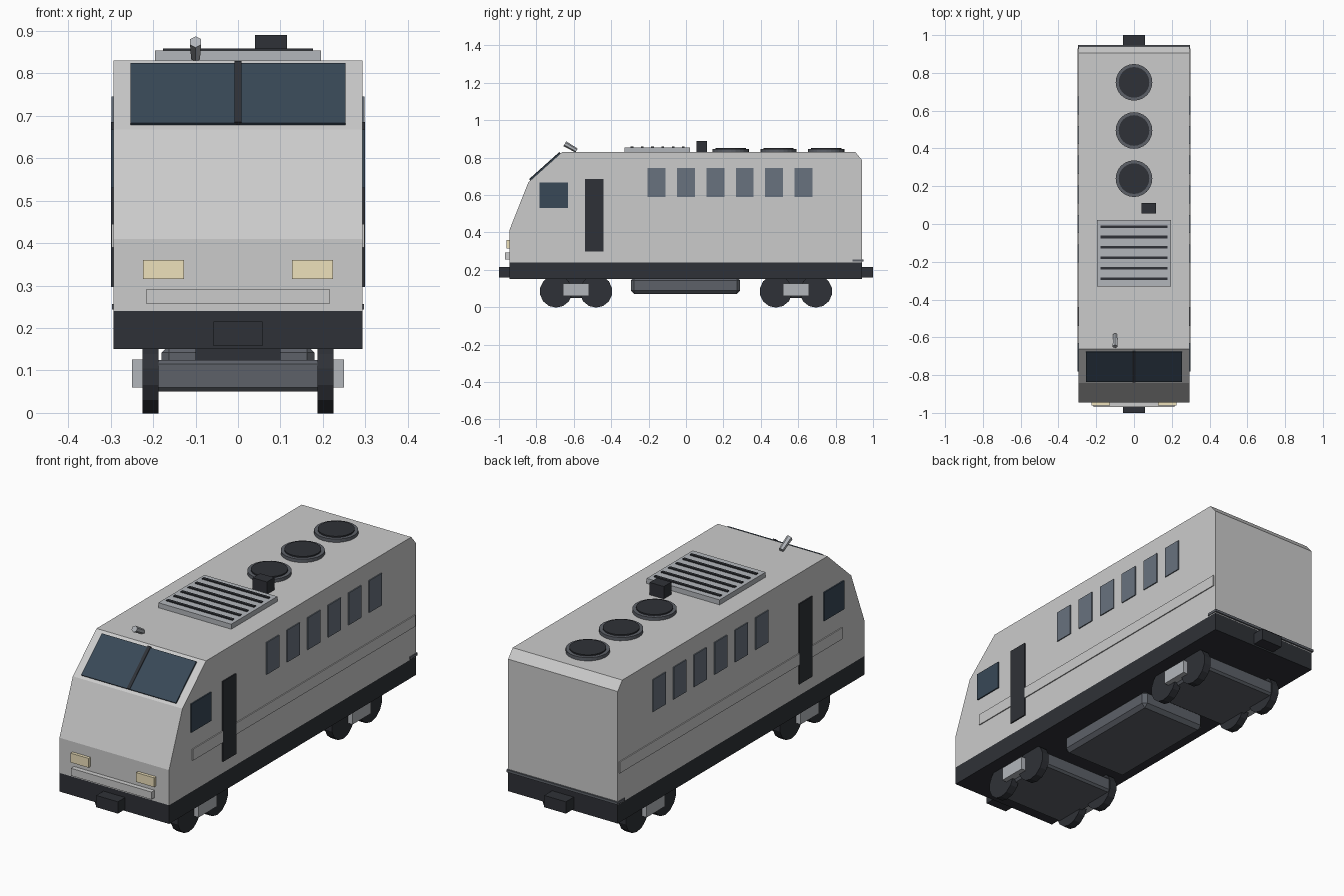
import bpy, bmesh, math
from mathutils import Vector

if "Cube" in bpy.data.objects:
    bpy.data.objects.remove(bpy.data.objects["Cube"])


def mat(name, rgb):
    m = bpy.data.materials.new(name)
    m.diffuse_color = (*rgb, 1)
    m.use_nodes = True
    m.node_tree.nodes["Principled BSDF"].inputs["Base Color"].default_value = m.diffuse_color
    return m


DARK = mat("dark", (0.028, 0.031, 0.038))
STEEL = mat("steel", (0.11, 0.12, 0.14))
LIGHT = mat("light_metal", (0.45, 0.47, 0.5))
GLASS = mat("cab_glass", (0.04, 0.065, 0.095))
PANE = mat("side_glass", (0.14, 0.17, 0.21))
LAMP = mat("lamp", (0.85, 0.75, 0.5))


def finish(name, bm, material=None):
    bmesh.ops.recalc_face_normals(bm, faces=bm.faces)
    me = bpy.data.meshes.new(name)
    bm.to_mesh(me)
    bm.free()
    ob = bpy.data.objects.new(name, me)
    bpy.context.collection.objects.link(ob)
    if material:
        me.materials.append(material)
    return ob


def box(name, x, y, z, material=None, bevel=0):
    """Box from (min, max) ranges on each axis."""
    bm = bmesh.new()
    bmesh.ops.create_cube(bm, size=1)
    for v in bm.verts:
        v.co = [r[0] if c < 0 else r[1] for c, r in zip(v.co, (x, y, z))]
    ob = finish(name, bm, material)
    if bevel:
        mod = ob.modifiers.new("bevel", "BEVEL")
        mod.width, mod.segments = bevel, 1
    return ob


def pair(name, x, y, z, material=None):
    """The same box on both sides of the centre line."""
    box(name + "_right", x, y, z, material)
    box(name + "_left", (-x[1], -x[0]), y, z, material)


def rod(name, a, b, r1, r2, sides, material=None):
    """Cylinder or cone from point a to point b."""
    a, b = Vector(a), Vector(b)
    bm = bmesh.new()
    bmesh.ops.create_cone(bm, cap_ends=True, segments=sides, radius1=r1, radius2=r2, depth=(b - a).length)
    ob = finish(name, bm, material)
    ob.location = (a + b) / 2
    ob.rotation_euler = (b - a).to_track_quat('Z', 'Y').to_euler()
    return ob


def extrude_profile(name, pts, x0, x1, material=None):
    """Side profile (y, z) extruded along x."""
    bm = bmesh.new()
    f = bm.faces.new([bm.verts.new((x0, y, z)) for y, z in pts])
    ext = bmesh.ops.extrude_face_region(bm, geom=[f])["geom"]
    bmesh.ops.translate(bm, vec=(x1 - x0, 0, 0), verts=[v for v in ext if isinstance(v, bmesh.types.BMVert)])
    return finish(name, bm, material)


# Body shell and underframe
W = 0.293
LOW, TOP = Vector((-0.843, 0.668)), Vector((-0.662, 0.83))
extrude_profile("body_shell", [(-0.945, 0.24), (-0.945, 0.41), LOW, TOP, (0.905, 0.83), (0.94, 0.788), (0.94, 0.24)], -W, W)
box("underframe", (-W, W), (-0.945, 0.94), (0.15, 0.246), DARK)
box("rear_ledge", (-0.297, 0.297), (0.89, 0.948), (0.244, 0.256), STEEL)
for name, y in (("front_coupler", (-1, -0.93)), ("rear_coupler", (0.93, 1))):
    box(name, (-0.058, 0.058), y, (0.158, 0.215), DARK)

# Windscreen panes and centre pillar on the slope
d = (TOP - LOW).normalized()
n = Vector((-d.y, d.x))


def slope_panel(name, x0, x1, s0, s1, t, material):
    a, b = LOW.lerp(TOP, s0), LOW.lerp(TOP, s1)
    extrude_profile(name, [a - n * 0.005, a + n * t, b + n * t, b - n * 0.005], x0, x1, material)


slope_panel("windscreen_right", 0.005, 0.253, 0.06, 0.93, 0.007, GLASS)
slope_panel("windscreen_left", -0.253, -0.005, 0.06, 0.93, 0.007, GLASS)
slope_panel("windscreen_pillar", -0.008, 0.008, 0.06, 0.95, 0.01, DARK)

# Front lamps and bar
pair("headlight", (0.127, 0.224), (-0.96, -0.94), (0.315, 0.36), LAMP)
box("front_bar", (-0.215, 0.215), (-0.968, -0.94), (0.256, 0.292))

# Side windows, doors and trim
for i, y in enumerate((-0.157, 0, 0.157, 0.314, 0.471, 0.628)):
    pair(f"side_window_{i}", (0.285, 0.298), (y - 0.048, y + 0.048), (0.59, 0.745), PANE)
pair("cab_window", (0.285, 0.299), (-0.782, -0.63), (0.53, 0.668), GLASS)
pair("door", (0.285, 0.299), (-0.54, -0.44), (0.297, 0.685), DARK)
pair("trim_strip", (0.285, 0.298), (-0.77, 0.93), (0.39, 0.445))

# Roof grille, fans, exhaust and horn
box("roof_grille", (-0.195, 0.195), (-0.33, 0.022), (0.82, 0.854), LIGHT)
for i in range(6):
    y = -0.289 + i * 0.055
    box(f"grille_slat_{i}", (-0.177, 0.177), (y - 0.007, y + 0.007), (0.85, 0.859), DARK)
for i, y in enumerate((0.24, 0.495, 0.75)):
    rod(f"fan_ring_{i}", (0, y, 0.82), (0, y, 0.846), 0.097, 0.097, 24, STEEL)
    rod(f"fan_disc_{i}", (0, y, 0.83), (0, y, 0.852), 0.081, 0.081, 24, DARK)
box("exhaust", (0.04, 0.116), (0.055, 0.112), (0.82, 0.89), DARK)
rod("horn", (-0.1, -0.585, 0.838), (-0.1, -0.648, 0.874), 0.012, 0.015, 6, LIGHT)

# Belly tank
box("belly_tank", (-0.18, 0.18), (-0.295, 0.29), (0.072, 0.16), STEEL, 0.018)

# Bogies: frame, axle boxes, wheels and axles
for end, yc in (("front", -0.588), ("rear", 0.588)):
    box(end + "_bogie_frame", (-0.212, 0.212), (yc - 0.185, yc + 0.185), (0.05, 0.125), STEEL, 0.01)
    box(end + "_bogie_pivot", (-0.1, 0.1), (yc - 0.1, yc + 0.1), (0.11, 0.16), DARK)
    pair(end + "_axle_box", (0.2, 0.25), (yc - 0.07, yc + 0.07), (0.06, 0.126), LIGHT)
    for j, y in enumerate((yc - 0.107, yc + 0.107)):
        rod(f"{end}_axle_{j}", (-0.2, y, 0.085), (0.2, y, 0.085), 0.02, 0.02, 8, DARK)
        for side, s in (("left", -1), ("right", 1)):
            rod(f"{end}_wheel_{side}_{j}", (s * 0.187, y, 0.085), (s * 0.225, y, 0.085), 0.087, 0.087, 14, DARK)
